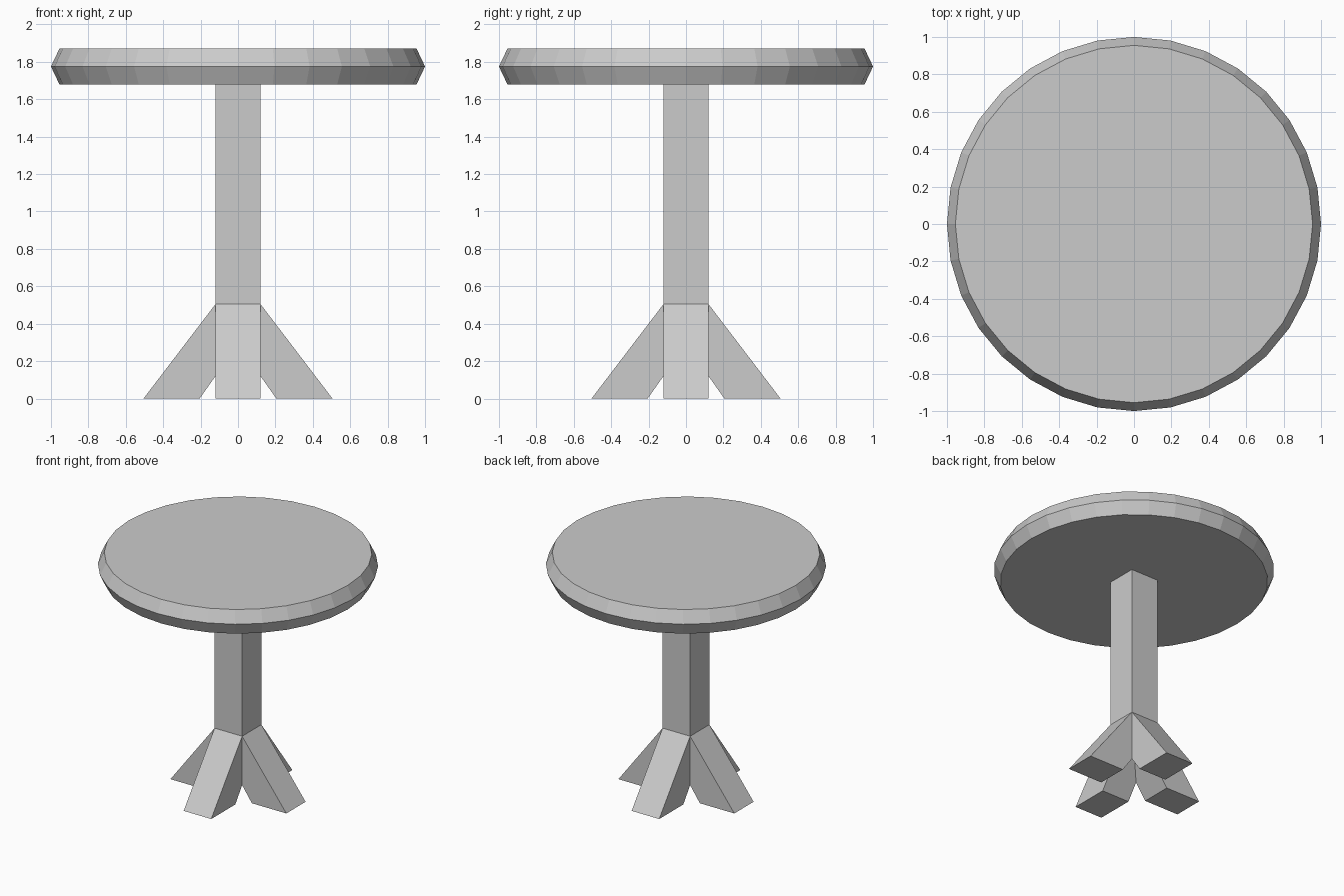
import bpy, bmesh, math
from mathutils import Matrix

if "Cube" in bpy.data.objects:
    bpy.data.objects.remove(bpy.data.objects["Cube"])

HALF = 0.12        # half width of the column and legs
SIDES = 32         # tabletop segments


def make_object(name, bm):
    bmesh.ops.recalc_face_normals(bm, faces=bm.faces)
    mesh = bpy.data.meshes.new(name)
    bm.to_mesh(mesh)
    bm.free()
    obj = bpy.data.objects.new(name, mesh)
    bpy.context.collection.objects.link(obj)
    return obj


# Round tabletop with a pointed rim
bm = bmesh.new()
rings = []
for r, z in [(0.955, 1.68), (1.0, 1.775), (0.955, 1.87)]:
    rings.append([bm.verts.new((r * math.cos(2 * math.pi * i / SIDES),
                                r * math.sin(2 * math.pi * i / SIDES), z))
                  for i in range(SIDES)])
for lower, upper in zip(rings, rings[1:]):
    for i in range(SIDES):
        j = (i + 1) % SIDES
        bm.faces.new((lower[i], lower[j], upper[j], upper[i]))
bm.faces.new(rings[0])
bm.faces.new(rings[-1])
make_object("tabletop", bm)

# Square column, resting on the joined legs
bm = bmesh.new()
z0, z1 = 0.3, 1.68
bmesh.ops.create_cube(bm, size=1, matrix=Matrix.Translation((0, 0, (z0 + z1) / 2))
                      @ Matrix.Diagonal((2 * HALF, 2 * HALF, z1 - z0, 1)))
make_object("column", bm)

# Four splayed legs meeting under the column
profile = [(0, 0.505), (HALF, 0.505), (0.505, 0), (0.205, 0), (0, 0.29)]
for k, side in enumerate(("right", "back", "left", "front")):
    bm = bmesh.new()
    face = bm.faces.new([bm.verts.new((x, -HALF, z)) for x, z in profile])
    ext = bmesh.ops.extrude_face_region(bm, geom=[face], use_keep_orig=True)
    moved = [v for v in ext["geom"] if isinstance(v, bmesh.types.BMVert)]
    bmesh.ops.translate(bm, verts=moved, vec=(0, 2 * HALF, 0))
    bmesh.ops.rotate(bm, verts=bm.verts, matrix=Matrix.Rotation(k * math.pi / 2, 3, 'Z'))
    make_object(side + "_leg", bm)
